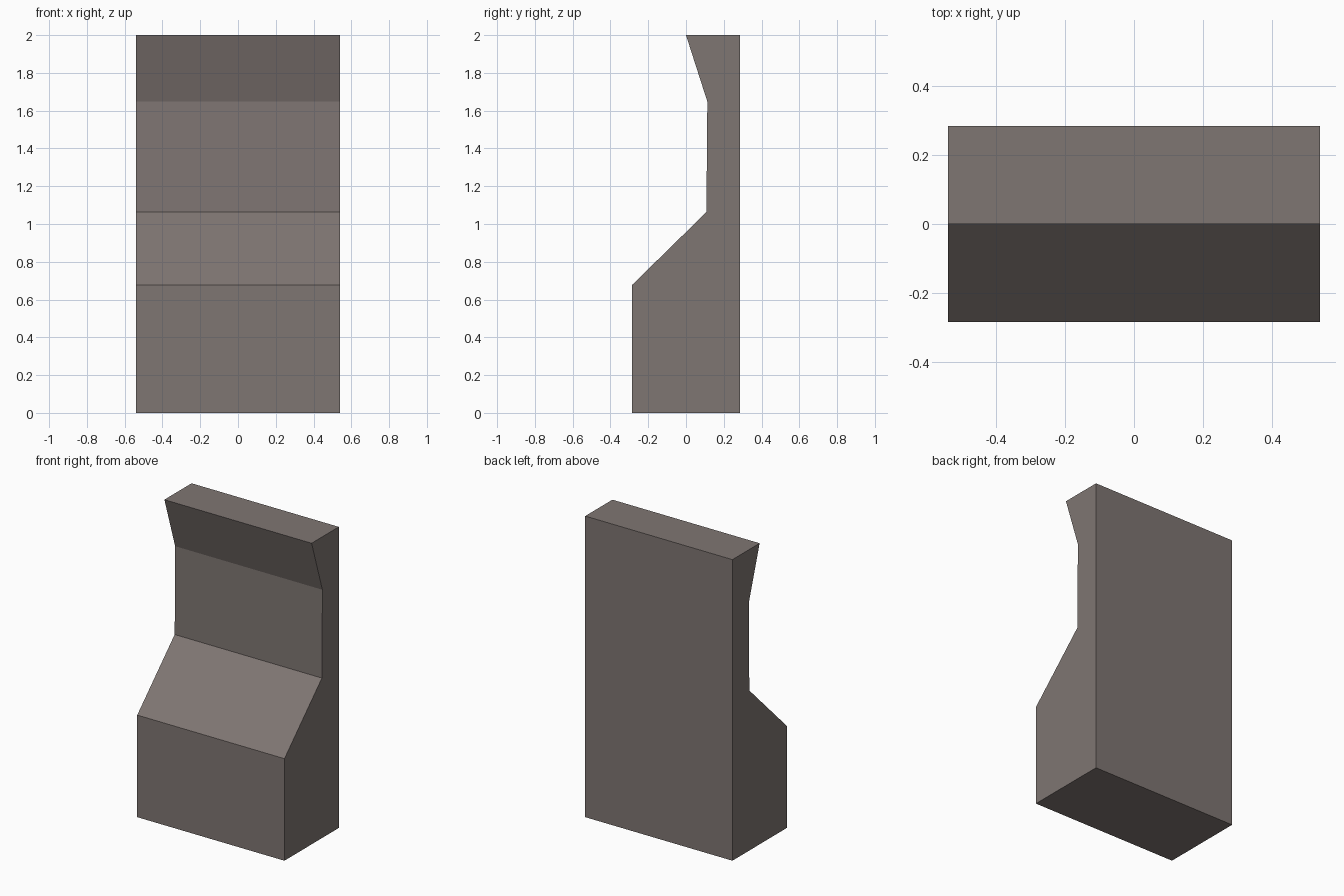
import bpy, bmesh

if "Cube" in bpy.data.objects:
    bpy.data.objects.remove(bpy.data.objects["Cube"])

HALF_WIDTH = 0.541
# Side outline as (y, z): block base, sloped shelf, upright panel, overhanging top
PROFILE = [(-0.285, 0), (-0.285, 0.678), (0.108, 1.063), (0.113, 1.648),
           (0, 2), (0.285, 2), (0.285, 0)]

# Single warm grey colour
mat = bpy.data.materials.new("warm grey")
mat.diffuse_color = (0.212, 0.181, 0.170, 1)
mat.use_nodes = True
mat.node_tree.nodes["Principled BSDF"].inputs["Base Color"].default_value = mat.diffuse_color

# Cabinet body: outline extruded across the width
bm = bmesh.new()
side = bm.faces.new([bm.verts.new((-HALF_WIDTH, y, z)) for y, z in PROFILE])
ext = bmesh.ops.extrude_face_region(bm, geom=[side], use_keep_orig=True)
moved = [g for g in ext["geom"] if isinstance(g, bmesh.types.BMVert)]
bmesh.ops.translate(bm, verts=moved, vec=(2 * HALF_WIDTH, 0, 0))
bmesh.ops.recalc_face_normals(bm, faces=bm.faces)

mesh = bpy.data.meshes.new("cabinet_body")
bm.to_mesh(mesh)
bm.free()
mesh.materials.append(mat)
body = bpy.data.objects.new("cabinet_body", mesh)
bpy.context.collection.objects.link(body)
